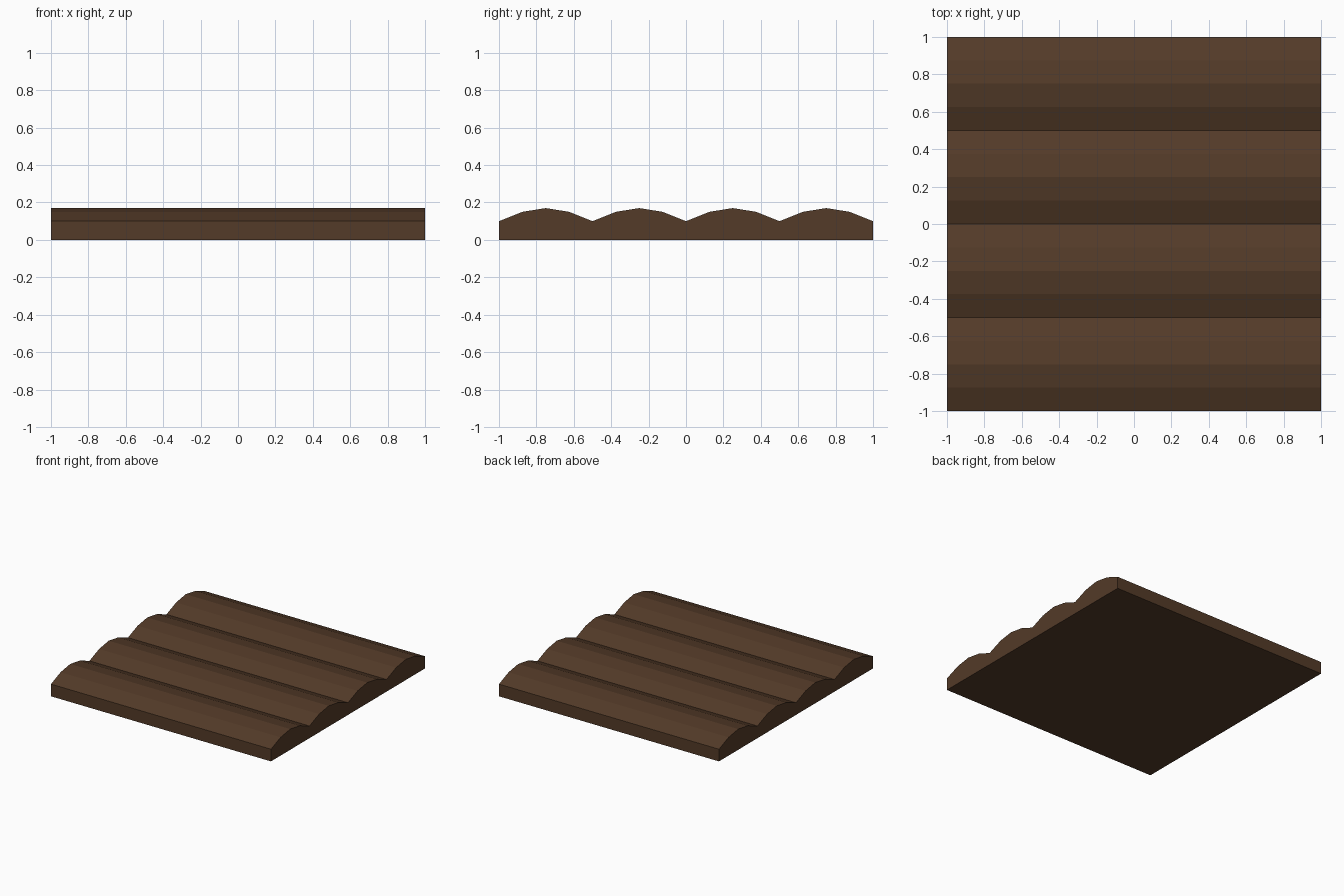
import bpy, bmesh

if "Cube" in bpy.data.objects:
    bpy.data.objects.remove(bpy.data.objects["Cube"])

# Brown material
mat = bpy.data.materials.new("dark_brown")
mat.diffuse_color = (0.087, 0.043, 0.021, 1.0)
mat.use_nodes = True
mat.node_tree.nodes["Principled BSDF"].inputs["Base Color"].default_value = mat.diffuse_color

# Side profile: flat base with four low rounded ridges on top
RIDGES = 4
WIDTH = 2.0 / RIDGES
HEIGHTS = [0.10, 0.15, 0.17, 0.15]
profile = [(-1.0, 0.0), (1.0, 0.0)]
top = [(-1 + r * WIDTH + i * WIDTH / 4, h)
       for r in range(RIDGES) for i, h in enumerate(HEIGHTS)] + [(1.0, 0.10)]
profile += reversed(top)

# Extrude the profile along x
bm = bmesh.new()
face = bm.faces.new([bm.verts.new((-1.0, y, z)) for y, z in profile])
ext = bmesh.ops.extrude_face_region(bm, geom=[face], use_keep_orig=True)
moved = [v for v in ext["geom"] if isinstance(v, bmesh.types.BMVert)]
bmesh.ops.translate(bm, verts=moved, vec=(2.0, 0, 0))
bmesh.ops.recalc_face_normals(bm, faces=bm.faces)

mesh = bpy.data.meshes.new("ridged_slab")
bm.to_mesh(mesh)
bm.free()
mesh.materials.append(mat)
slab = bpy.data.objects.new("ridged_slab", mesh)
bpy.context.collection.objects.link(slab)
